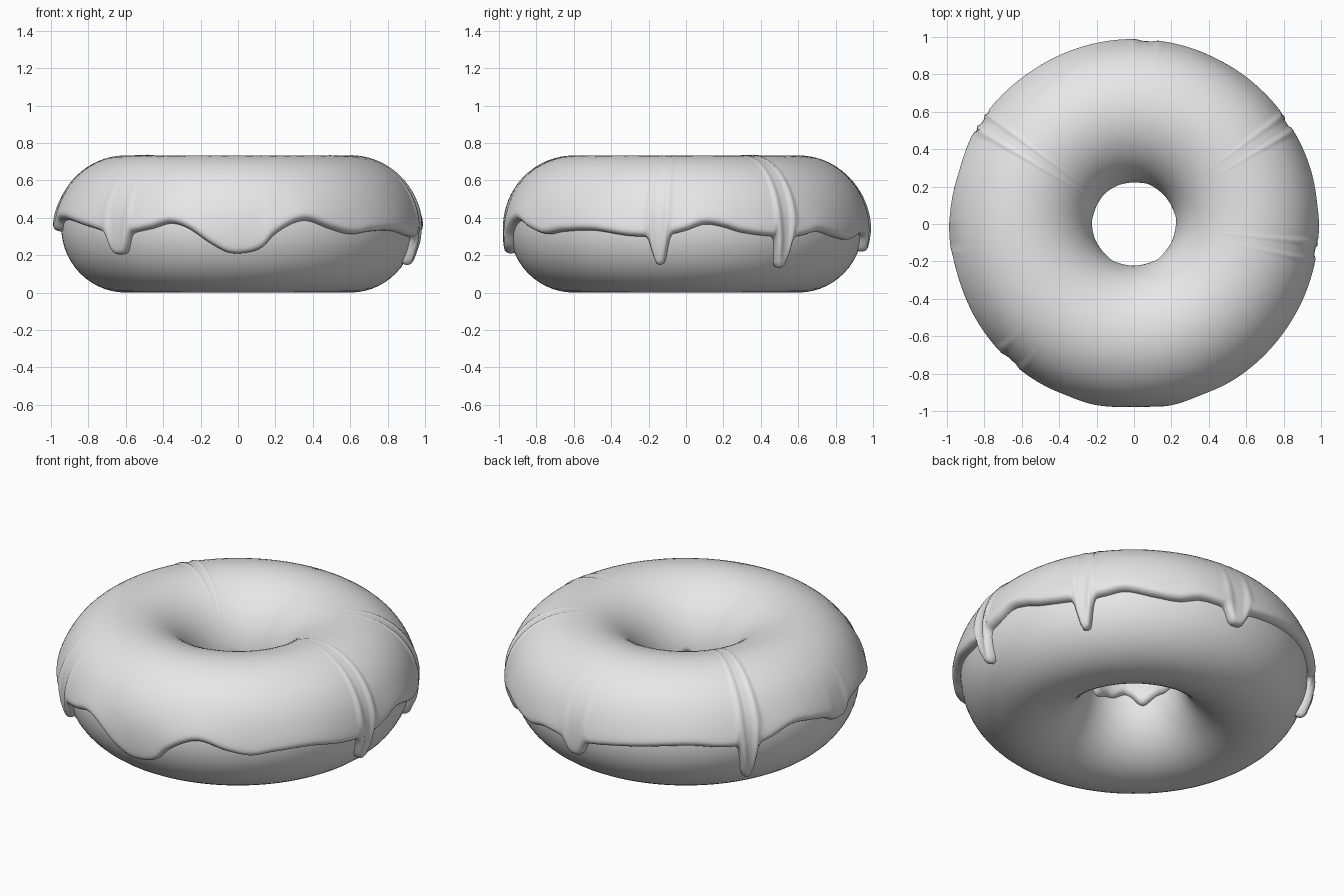
import bpy, bmesh, math

if "Cube" in bpy.data.objects:
    bpy.data.objects.remove(bpy.data.objects["Cube"])

R, A, B = 0.60, 0.345, 0.35      # ring radius, tube half width, tube half height

# lower edge of the icing round the outside: (degrees, height)
EDGE = [(-180, .36), (-163, .39), (-146, .35), (-132, .31), (-119, .34), (-112, .37),
        (-106, .34), (-99, .26), (-93, .21), (-87, .21), (-82, .24), (-78, .31),
        (-72, .37), (-67, .385), (-59, .34), (-51, .31), (-43, .325), (-31, .33),
        (-18, .30), (-8, .30), (0, .33), (6, .365), (12, .35), (18, .32), (27, .30),
        (36, .295), (41, .305), (47, .325), (56, .295), (65, .28), (73, .31), (86, .30),
        (105, .34), (125, .37), (138, .35), (150, .35), (162, .41), (171, .39)]
# narrow drips: (degrees, tip height, half width in degrees)
DRIPS = [(-132, .20, 4.5), (-8.7, .145, 2.9), (33.3, .13, 2.9),
         (86, .215, 4.0), (146, .135, 2.9), (-176, .325, 5.0)]


def edge_height(deg):
    """Smooth closed curve through EDGE, pulled down at each drip."""
    deg = (deg + 180) % 360 - 180
    n = len(EDGE)

    def pt(k):
        a, z = EDGE[k % n]
        return a + 360 * (k // n), z

    k = max(i for i in range(n) if EDGE[i][0] <= deg)
    p0, p1, p2, p3 = (pt(k + j) for j in (-1, 0, 1, 2))
    h = p2[0] - p1[0]
    t = (deg - p1[0]) / h
    m1 = (p2[1] - p0[1]) / (p2[0] - p0[0]) * h
    m2 = (p3[1] - p1[1]) / (p3[0] - p1[0]) * h
    z = ((2*t**3 - 3*t**2 + 1) * p1[1] + (t**3 - 2*t**2 + t) * m1
         + (3*t**2 - 2*t**3) * p2[1] + (t**3 - t**2) * m2)
    for a, tip, w in DRIPS:
        d = (deg - a + 180) % 360 - 180
        z += (tip - z) * math.exp(-(d / w) ** 4)
    return z


def tube_point(az, phi, off):
    """Point on the ring, moved outward from its surface by off."""
    r = R + (A + off) * math.cos(phi)
    return r * math.cos(az), r * math.sin(az), B + (B + off) * math.sin(phi)


def make_object(name, rows, wrap, mat):
    bm = bmesh.new()
    grid = [[bm.verts.new(p) for p in row] for row in rows]
    n, m = len(grid), len(grid[0])
    for i in range(n):
        a, b = grid[i], grid[(i + 1) % n]
        for j in range(m if wrap else m - 1):
            k = (j + 1) % m
            bm.faces.new((a[j], b[j], b[k], a[k])).smooth = True
    me = bpy.data.meshes.new(name)
    bm.to_mesh(me)
    bm.free()
    me.materials.append(mat)
    ob = bpy.data.objects.new(name, me)
    bpy.context.collection.objects.link(ob)
    return ob


grey = bpy.data.materials.new("light_grey")
grey.diffuse_color = (0.8, 0.8, 0.8, 1)
grey.use_nodes = True
grey.node_tree.nodes["Principled BSDF"].inputs["Base Color"].default_value = grey.diffuse_color

# dough ring
make_object("dough", [[tube_point(2 * math.pi * i / 128, 2 * math.pi * j / 56, 0)
                       for j in range(56)] for i in range(128)], True, grey)


# icing shell with a rounded, thicker lip
def lip(d):
    f = 1 - min(d / 0.035, 1)
    return math.sqrt(max(0, 1 - f * f))


N, M = 480, 52
rows = []
for i in range(N):
    deg = 360 * i / N
    az = math.radians(deg)
    z0 = edge_height(deg)
    slope = (edge_height(deg + .4) - edge_height(deg - .4)) / (math.radians(.8) * .95)
    steep = math.sqrt(1 + slope * slope)
    phi0 = math.asin((z0 - B) / (B + .02))
    zin = .335 + .025 * math.sin(6 * az + 1) + .012 * math.sin(11 * az)
    phi1 = math.pi - math.asin((zin - B) / B)
    row = []
    for j in range(M + 1):
        s = (1 - math.cos(math.pi * j / M)) / 2
        phi = phi0 + (phi1 - phi0) * s
        d_out = (phi - phi0) * B / steep
        d_in = (phi1 - phi) * B
        thick = .036 + .013 * math.exp(-(d_out / .09) ** 2)
        row.append(tube_point(az, phi, thick * lip(d_out) * lip(d_in) - .003))
    rows.append(row)
make_object("icing", rows, False, grey)
